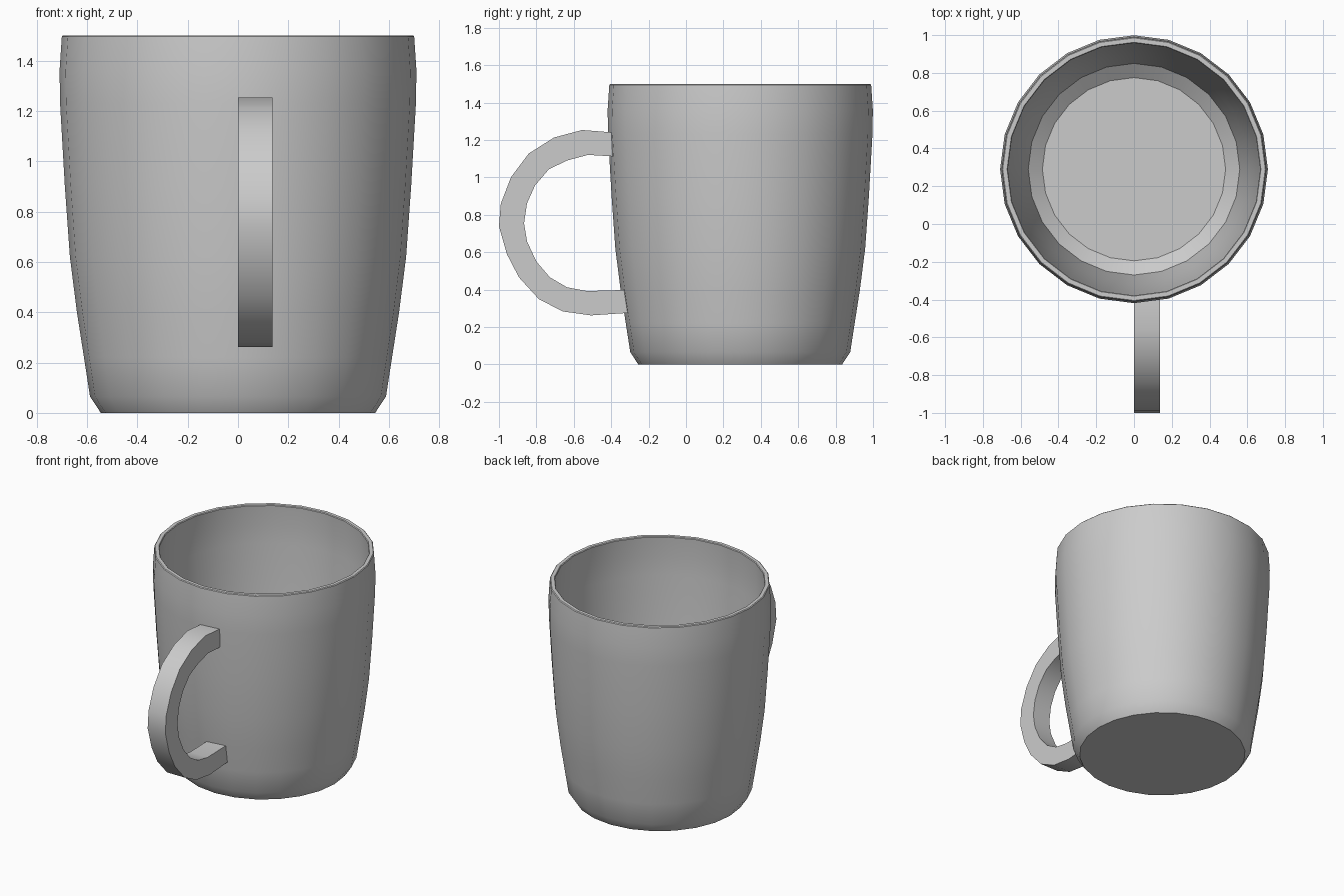
import bpy, bmesh, math

if "Cube" in bpy.data.objects:
    bpy.data.objects.remove(bpy.data.objects["Cube"])

SIDES = 24
CENTRE_Y = 0.29


def finish(name, bm):
    bmesh.ops.recalc_face_normals(bm, faces=bm.faces)
    mesh = bpy.data.meshes.new(name)
    bm.to_mesh(mesh)
    bm.free()
    ob = bpy.data.objects.new(name, mesh)
    bpy.context.collection.objects.link(ob)
    bpy.ops.object.select_all(action='DESELECT')
    ob.select_set(True)
    bpy.context.view_layer.objects.active = ob
    bpy.ops.object.shade_smooth_by_angle(angle=math.radians(35))
    return ob


# Cup: outer wall, rim, inner wall and floor as one lathed profile (radius, z)
profile = [(0.545, 0.005), (0.588, 0.065), (0.612, 0.22), (0.64, 0.40), (0.668, 0.62),
           (0.688, 0.90), (0.707, 1.23), (0.709, 1.36), (0.70, 1.495), (0.695, 1.50),
           (0.672, 1.50), (0.668, 1.495), (0.675, 1.36), (0.672, 1.23), (0.654, 0.90),
           (0.634, 0.62), (0.607, 0.40), (0.58, 0.22), (0.56, 0.10), (0.485, 0.045)]
bm = bmesh.new()
rings = []
for r, z in profile:
    rings.append([bm.verts.new((r * math.cos(2 * math.pi * i / SIDES),
                                CENTRE_Y + r * math.sin(2 * math.pi * i / SIDES), z))
                  for i in range(SIDES)])
for a, b in zip(rings, rings[1:]):
    for i in range(SIDES):
        j = (i + 1) % SIDES
        bm.faces.new((a[i], a[j], b[j], b[i]))
bm.faces.new(rings[0])
bm.faces.new(rings[-1])
for v in rings[0]:
    v.co.z = 0
finish("cup", bm)

# Handle: flat band between two curves (y, z), ends sunk into the cup wall
outer = [(-0.39, 1.24), (-0.556, 1.253), (-0.705, 1.213), (-0.84, 1.128), (-0.936, 1.0),
         (-0.99, 0.86), (-1.0, 0.738), (-0.957, 0.588), (-0.893, 0.465), (-0.786, 0.348),
         (-0.658, 0.283), (-0.508, 0.262), (-0.31, 0.275)]
inner = [(-0.39, 1.112), (-0.524, 1.12), (-0.636, 1.09), (-0.733, 1.043), (-0.807, 0.957),
         (-0.85, 0.861), (-0.866, 0.754), (-0.85, 0.658), (-0.80, 0.55), (-0.727, 0.465),
         (-0.636, 0.412), (-0.53, 0.392), (-0.32, 0.398)]
bm = bmesh.new()
sections = [[bm.verts.new((x, *p)) for x, p in ((0, o), (0.137, o), (0.137, n), (0, n))]
            for o, n in zip(outer, inner)]
for a, b in zip(sections, sections[1:]):
    for i in range(4):
        j = (i + 1) % 4
        bm.faces.new((a[i], a[j], b[j], b[i]))
bm.faces.new(sections[0])
bm.faces.new(sections[-1])
finish("handle", bm)
